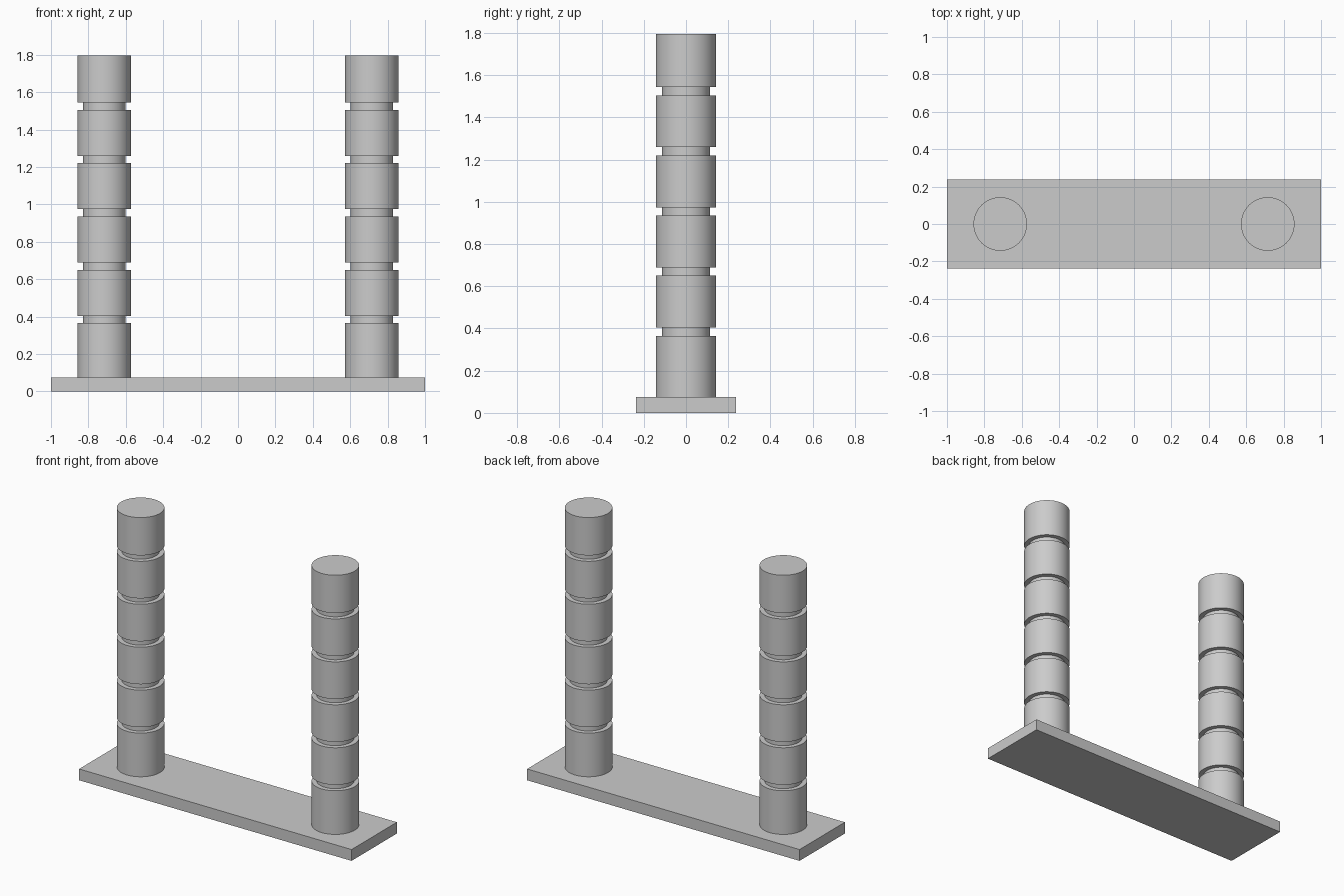
import bpy, bmesh, math

if "Cube" in bpy.data.objects:
    bpy.data.objects.remove(bpy.data.objects["Cube"])

grey = bpy.data.materials.new("plain grey")
grey.diffuse_color = (0.6, 0.6, 0.6, 1)
grey.use_nodes = True
grey.node_tree.nodes["Principled BSDF"].inputs["Base Color"].default_value = grey.diffuse_color

BASE_H, TOP = 0.075, 1.795
R, R_GROOVE = 0.143, 0.113
SIDES = 64


def finish(bm, name, location):
    bmesh.ops.recalc_face_normals(bm, faces=bm.faces)
    mesh = bpy.data.meshes.new(name)
    bm.to_mesh(mesh)
    bm.free()
    mesh.materials.append(grey)
    obj = bpy.data.objects.new(name, mesh)
    obj.location = location
    bpy.context.collection.objects.link(obj)
    return obj


# Flat base plate
bm = bmesh.new()
bmesh.ops.create_cube(bm, size=1)
bmesh.ops.scale(bm, verts=bm.verts, vec=(2.0, 0.475, BASE_H))
finish(bm, "base_plate", (0, 0, BASE_H / 2))

# Post outline with five square grooves
profile = [(0, BASE_H), (R, BASE_H)]
for i in range(5):
    low = 0.365 + 0.285 * i
    high = low + 0.039
    profile += [(R, low), (R_GROOVE, low), (R_GROOVE, high), (R, high)]
profile += [(R, TOP), (0, TOP)]


# Grooved round post, turned around its axis
def post(name, x):
    bm = bmesh.new()
    verts = [bm.verts.new((r, 0, z)) for r, z in profile]
    edges = [bm.edges.new(pair) for pair in zip(verts, verts[1:])]
    bmesh.ops.spin(bm, geom=verts + edges, cent=(0, 0, 0), axis=(0, 0, 1),
                   angle=2 * math.pi, steps=SIDES)
    bmesh.ops.remove_doubles(bm, verts=bm.verts, dist=0.0005)
    obj = finish(bm, name, (x, 0, 0))
    bpy.ops.object.select_all(action='DESELECT')
    obj.select_set(True)
    bpy.context.view_layer.objects.active = obj
    bpy.ops.object.shade_smooth_by_angle(angle=math.radians(30))


for name, x in (("left_post", -0.715), ("right_post", 0.715)):
    post(name, x)
